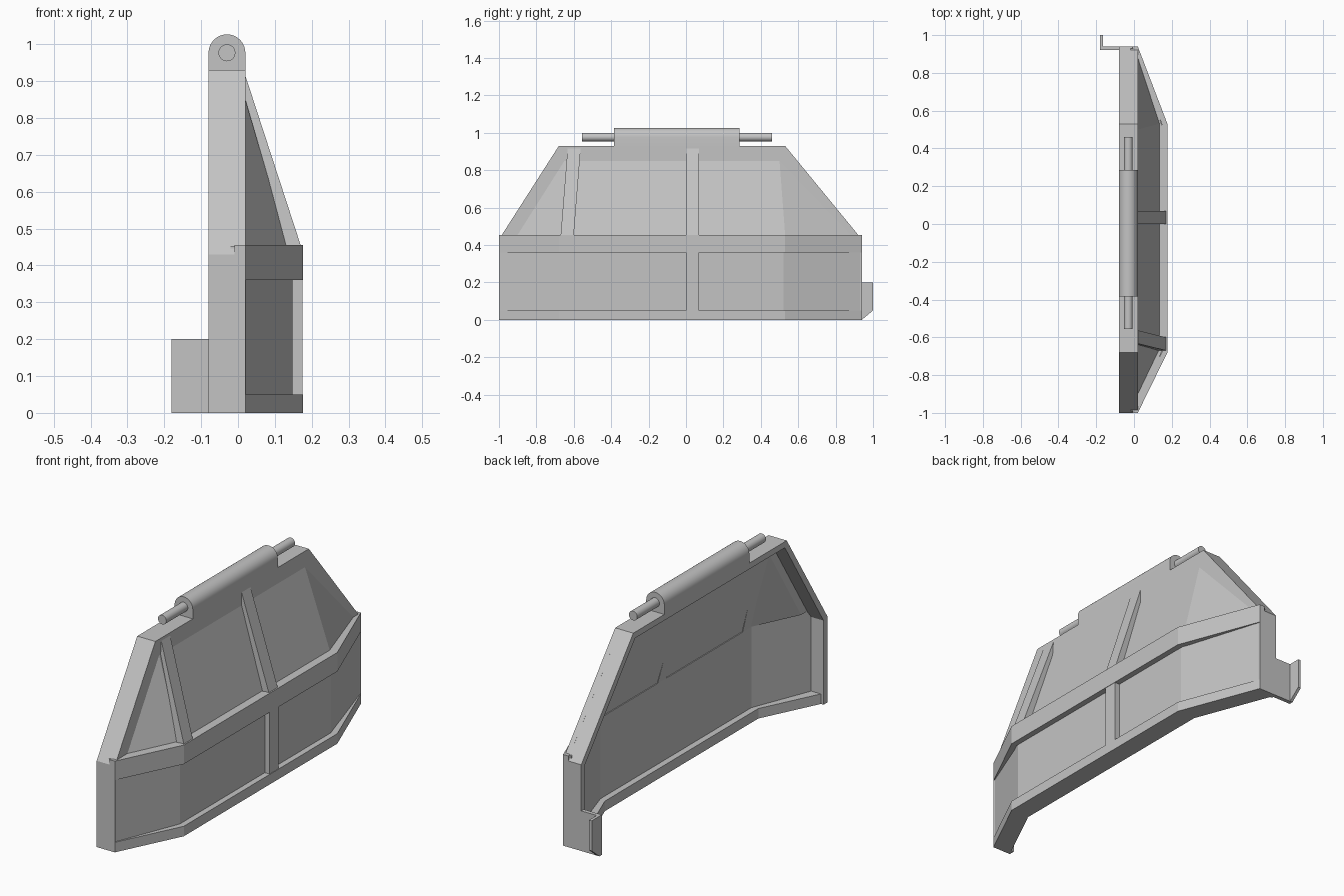
import bpy, bmesh, math
from mathutils import Vector

cube = bpy.data.objects.get("Cube")
if cube:
    bpy.data.objects.remove(cube)

grey = bpy.data.materials.new("plain_grey")
grey.use_nodes = True
COLOUR = (0.55, 0.55, 0.55, 1)
grey.diffuse_color = COLOUR
grey.node_tree.nodes["Principled BSDF"].inputs["Base Color"].default_value = COLOUR


def sheet(name, verts, faces, shift, smooth=False):
    """Solid made by sweeping a set of joined faces along a vector."""
    bm = bmesh.new()
    vs = [bm.verts.new(v) for v in verts]
    for f in faces:
        bm.faces.new([vs[i] for i in f])
    bmesh.ops.recalc_face_normals(bm, faces=bm.faces[:])
    # keep the starting faces and add the swept copy and side walls
    start = bm.faces[:]
    swept = bmesh.ops.extrude_face_region(bm, geom=start, use_keep_orig=True)
    moved = [g for g in swept["geom"] if isinstance(g, bmesh.types.BMVert)]
    bmesh.ops.translate(bm, verts=moved, vec=Vector(shift))
    bmesh.ops.recalc_face_normals(bm, faces=bm.faces[:])
    me = bpy.data.meshes.new(name)
    bm.to_mesh(me)
    bm.free()
    me.materials.append(grey)
    ob = bpy.data.objects.new(name, me)
    bpy.context.collection.objects.link(ob)
    if smooth:
        bpy.ops.object.select_all(action='DESELECT')
        ob.select_set(True)
        bpy.context.view_layer.objects.active = ob
        bpy.ops.object.shade_smooth_by_angle(angle=math.radians(35))
    return ob


def prism(name, poly, shift, smooth=False):
    return sheet(name, poly, [range(len(poly))], shift, smooth)


def strip(name, outer, inner, shift):
    """Sweep the open strip between two matching paths."""
    n = len(outer)
    faces = [(i, i + 1, n + i + 1, n + i) for i in range(n - 1)]
    return sheet(name, outer + inner, faces, shift)


def bent_band(name, path, depth, low, high):
    outer = [(x, y, low) for x, y in path]
    inner = [(x - depth, y, low) for x, y in path]
    return strip(name, outer, inner, (0, 0, high - low))


# Bent lower half: protruding bands with a recessed skin between
BACK, FACE, LEDGE = -0.08, 0.02, 0.455
band_path = [(FACE, -1), (0.177, -0.68), (0.177, 0.53), (FACE, 0.94)]
skin_path = [(FACE, -0.99), (0.148, -0.67), (0.148, 0.52), (FACE, 0.93)]
bent_band("bottom_band", band_path, 0.1, 0, 0.05)
bent_band("middle_band", band_path, 0.03, 0.36, LEDGE)
bent_band("lower_skin", skin_path, 0.04, 0.02, LEDGE - 0.002)

# Frame round the ends and top
outline = [(-1, 0), (-1, 0.43), (-0.68, 0.93), (0.53, 0.93), (0.94, 0.43), (0.94, 0)]
opening = [(-0.97, 0), (-0.97, 0.42), (-0.665, 0.9), (0.515, 0.9), (0.91, 0.42), (0.91, 0)]
strip("frame", [(BACK, y, z) for y, z in outline],
      [(BACK, y, z) for y, z in opening], (FACE - BACK, 0, 0))

# Upper skin: flat border with a sloped, faceted bulge
border = [(-0.984, LEDGE), (-0.68, 0.93), (0.53, 0.93), (0.92, LEDGE)]
base = [(-0.9, LEDGE), (-0.65, 0.85), (0.5, 0.85), (0.88, LEDGE)]
verts = [(FACE, y, z) for y, z in border + base]
verts += [(0.135, -0.66, LEDGE), (0.135, 0.53, LEDGE)]
sheet("upper_skin", verts,
      [(0, 1, 5, 4), (1, 2, 6, 5), (2, 3, 7, 6),
       (4, 5, 8), (5, 6, 9, 8), (6, 7, 9)], (-0.025, 0, 0))

# Ribs
RIB = 0.07
rib_side = [(FACE, 0.915), (0.17, LEDGE), (0.11, LEDGE - 0.01), (0, 0.85)]


def upper_rib(name, y, lean):
    prism(name, [(x, y + lean * (z - LEDGE), z) for x, z in rib_side], (0, RIB, 0))


upper_rib("upper_middle_rib", 0, 0)
upper_rib("upper_leaning_rib", -0.67, 0.08)
prism("lower_middle_rib", [(0.13, 0, 0.04), (0.175, 0, 0.04),
                           (0.175, 0, 0.37), (0.13, 0, 0.37)], (0, RIB, 0))

# Hinge barrel and pin
HX, HZ = -0.03, 0.977


def arc(radius, start, end, count, y):
    angles = [start + (end - start) * i / count for i in range(count + 1)]
    return [(HX + radius * math.cos(a), y, HZ + radius * math.sin(a)) for a in angles]


barrel = arc(0.05, 0, math.pi, 16, -0.385)
barrel += [(BACK, -0.385, 0.92), (FACE, -0.385, 0.92)]
prism("hinge_barrel", barrel, (0, 0.67, 0), True)
prism("hinge_pin", arc(0.023, 0, math.tau, 24, -0.555)[:-1], (0, 1.015, 0), True)

# Hooked catch at the rear end
prism("catch_plate", [(-0.18, 0.92, 0), (-0.07, 0.92, 0),
                      (-0.07, 0.94, 0), (-0.18, 0.94, 0)], (0, 0, 0.2))
prism("catch_lip", [(-0.18, y, z) for y, z in
                    [(0.92, 0), (0.94, 0), (1, 0.05), (1, 0.2), (0.92, 0.2)]],
      (0.015, 0, 0))
